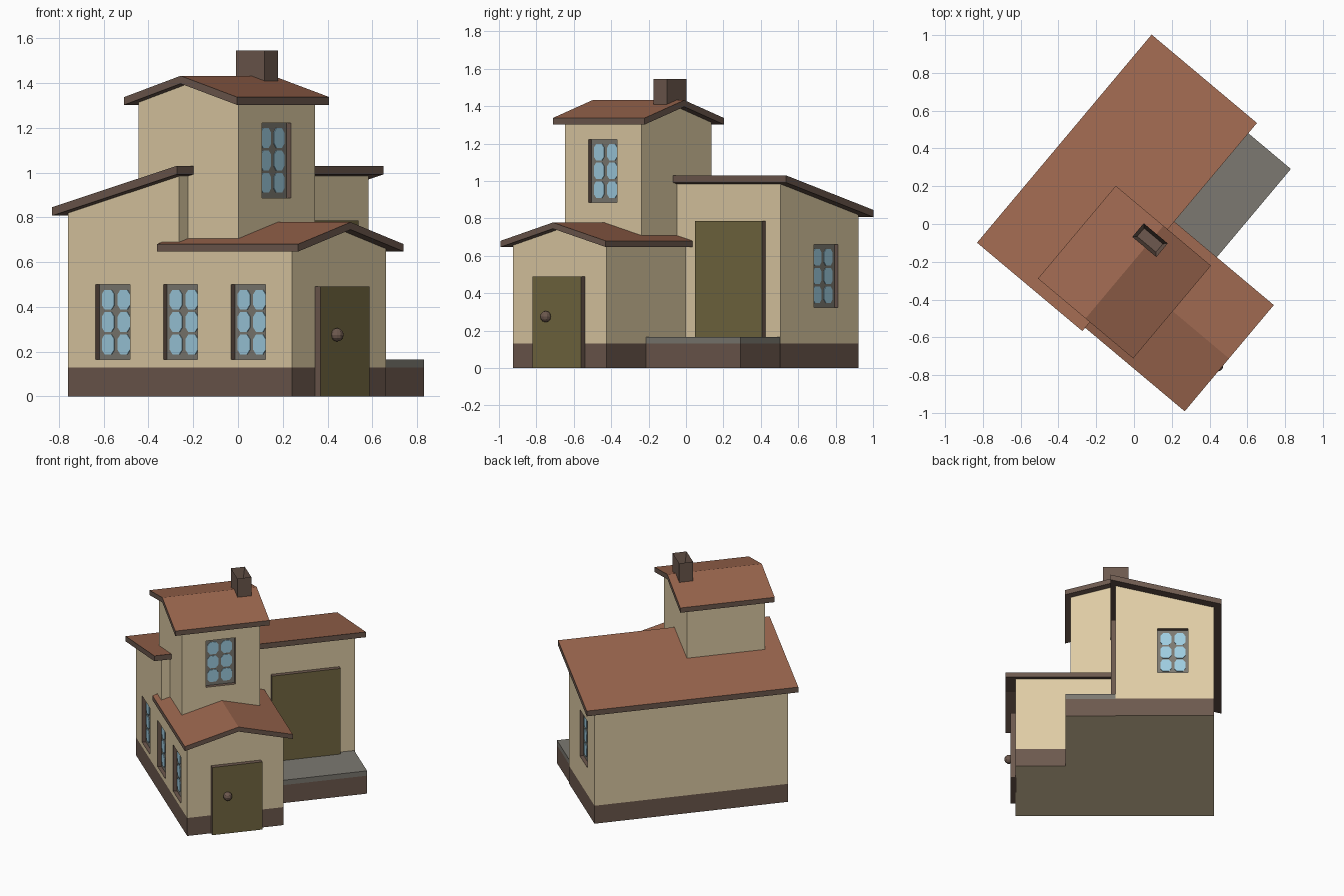
import bpy, bmesh, math
from mathutils import Matrix, Vector

if "Cube" in bpy.data.objects:
    bpy.data.objects.remove(bpy.data.objects["Cube"])

ROT = Matrix.Rotation(math.radians(-40), 4, 'Z')   # house stands turned on the plot


def material(name, r, g, b):
    lin = lambda c: ((c / 255 + 0.055) / 1.055) ** 2.4
    m = bpy.data.materials.new(name)
    m.diffuse_color = (lin(r), lin(g), lin(b), 1)
    m.use_nodes = True
    m.node_tree.nodes["Principled BSDF"].inputs["Base Color"].default_value = m.diffuse_color
    return m


WALL = material("cream_wall", 223, 204, 165)
BROWN = material("dark_brown", 109, 89, 78)
ROOF = material("terracotta_roof", 155, 102, 78)
GREY = material("stone_grey", 124, 121, 113)
GLASS = material("blue_glass", 158, 204, 224)
OLIVE = material("olive_door", 115, 104, 65)


def finish(bm, name, mats):
    bmesh.ops.transform(bm, matrix=ROT, verts=bm.verts)
    me = bpy.data.meshes.new(name)
    bm.to_mesh(me)
    bm.free()
    for m in mats:
        me.materials.append(m)
    ob = bpy.data.objects.new(name, me)
    bpy.context.collection.objects.link(ob)
    return ob


def prism(name, profile, t0, t1, axis, mats, rule=None, cut_z=None):
    """Extrude an (s, z) profile along 'x' or 'y'; rule(face) gives the material index."""
    bm = bmesh.new()
    put = lambda s, z, t: (t, s, z) if axis == 'x' else (s, t, z)
    rings = [[bm.verts.new(put(s, z, t)) for s, z in profile] for t in (t0, t1)]
    n = len(profile)
    for r in rings:
        bm.faces.new(r)
    for i in range(n):
        j = (i + 1) % n
        bm.faces.new((rings[0][i], rings[0][j], rings[1][j], rings[1][i]))
    if cut_z is not None:
        bmesh.ops.bisect_plane(bm, geom=bm.verts[:] + bm.edges[:] + bm.faces[:],
                               plane_co=(0, 0, cut_z), plane_no=(0, 0, 1))
    bmesh.ops.recalc_face_normals(bm, faces=bm.faces)
    if rule:
        bm.normal_update()
        for f in bm.faces:
            f.material_index = rule(f)
    return finish(bm, name, mats)


def rect(s0, s1, z0, z1):
    return [(s0, z0), (s1, z0), (s1, z1), (s0, z1)]


def roof(name, top, thick, t0, t1, axis):
    under = [(s, z - thick) for s, z in reversed(top)]
    return prism(name, top + under, t0, t1, axis, [BROWN, ROOF],
                 lambda f: int(f.normal.z > 0.5))


# Walls, with a brown plinth below z = 0.13
plinth = lambda f: int(f.calc_center_median().z < 0.13 and f.normal.z > -0.5)
main = prism("main_walls", [(-.526, 0), (.122, 0), (.122, 1.0), (-.526, .838)],
             -.554, .763, 'y', [WALL, BROWN], plinth, .13)
wing = prism("wing_walls", [(-.554, 0), (.099, 0), (.099, .67), (-.227, .755), (-.554, .67)],
             .122, .779, 'x', [WALL, BROWN], plinth, .13)
tower = prism("tower_walls", [(-.165, .6), (.417, .6), (.417, 1.33), (.126, 1.41), (-.165, 1.33)],
              -.494, .038, 'y', [WALL, BROWN])

# Roofs
roof("main_roof", [(-.573, .845), (.155, 1.03)], .038, -.61, .828, 'y')
roof("wing_roof", [(-.587, .68), (-.222, .778), (.147, .68)], .033, .02, .843, 'x')
roof("tower_roof", [(-.204, 1.337), (.125, 1.432), (.454, 1.337)], .035, -.548, .093, 'y')

# Porch with a stone slab on top
prism("porch_base", rect(.122, .449, 0, .13), .099, .757, 'y', [WALL, BROWN], plinth)
prism("porch_slab", rect(.122, .449, .13, .165), .099, .757, 'y', [GREY])


# Hollow chimney
bm = bmesh.new()
bmesh.ops.create_cube(bm, size=1, matrix=Matrix.Translation((.12, -.011, 1.445))
                      @ Matrix.Diagonal((.166, .094, .2, 1)))
top = [f for f in bm.faces if f.normal.z > .5]
bmesh.ops.inset_region(bm, faces=top, thickness=.026)
bmesh.ops.translate(bm, verts=top[0].verts, vec=(0, 0, -.1))
finish(bm, "chimney", [BROWN])


def window(name, walls, axis, surf, out, s, z):
    """Recessed window: out is +1 or -1, the outward direction along axis."""
    cutter = prism(name + "_cutter", rect(s - .1, s + .1, z - .168, z + .168),
                   surf - out * .03, surf + out * .03, axis, [WALL, BROWN], lambda f: 1)
    cutter.hide_render = True
    for w in walls:
        mod = w.modifiers.new("recess", 'BOOLEAN')
        mod.operation, mod.solver, mod.object = 'DIFFERENCE', 'EXACT', cutter
        bpy.context.view_layer.objects.active = w
        with bpy.context.temp_override(object=w, active_object=w):
            bpy.ops.object.modifier_apply(modifier=mod.name)
    bpy.data.objects.remove(cutter)
    back = surf - out * .03
    prism(name + "_frame", rect(s - .1, s + .1, z - .168, z + .168),
          back - out * .002, back + out * .004, axis, [GREY])
    for i in (-1, 1):
        for k in (-1, 0, 1):
            cs, cz = s + i * .046, z + k * .1
            pane = [(cs + x, cz + y) for x, y in
                    ((.036, .024), (.02, .044), (-.02, .044), (-.036, .024),
                     (-.036, -.024), (-.02, -.044), (.02, -.044), (.036, -.024))]
            prism(name + "_pane", pane, back, back + out * .008, axis, [GLASS])


window("side_window_1", [main], 'y', -.554, -1, -.266, .332)
window("side_window_2", [main, wing], 'y', -.554, -1, .13, .332)
window("side_window_3", [wing], 'y', -.554, -1, .525, .332)
window("end_window", [main], 'y', .763, 1, -.255, .492)
window("tower_window", [tower], 'x', .417, 1, -.23, 1.054)

# Doors: olive front, brown edges
front = (ROT.to_3x3() @ Vector((1, 0, 0)))
door_rule = lambda f: int(f.normal.x > .9)
prism("front_door", rect(-.392, -.052, 0, .49), .77, .81, 'x', [BROWN, OLIVE], door_rule)
prism("garage_door", rect(.19, .657, .16, .785), .11, .152, 'x', [BROWN, OLIVE], door_rule)

# Door knob
bm = bmesh.new()
bmesh.ops.create_uvsphere(bm, u_segments=10, v_segments=6, radius=.03,
                          matrix=Matrix.Translation((.822, -.29, .275)))
finish(bm, "door_knob", [BROWN])
